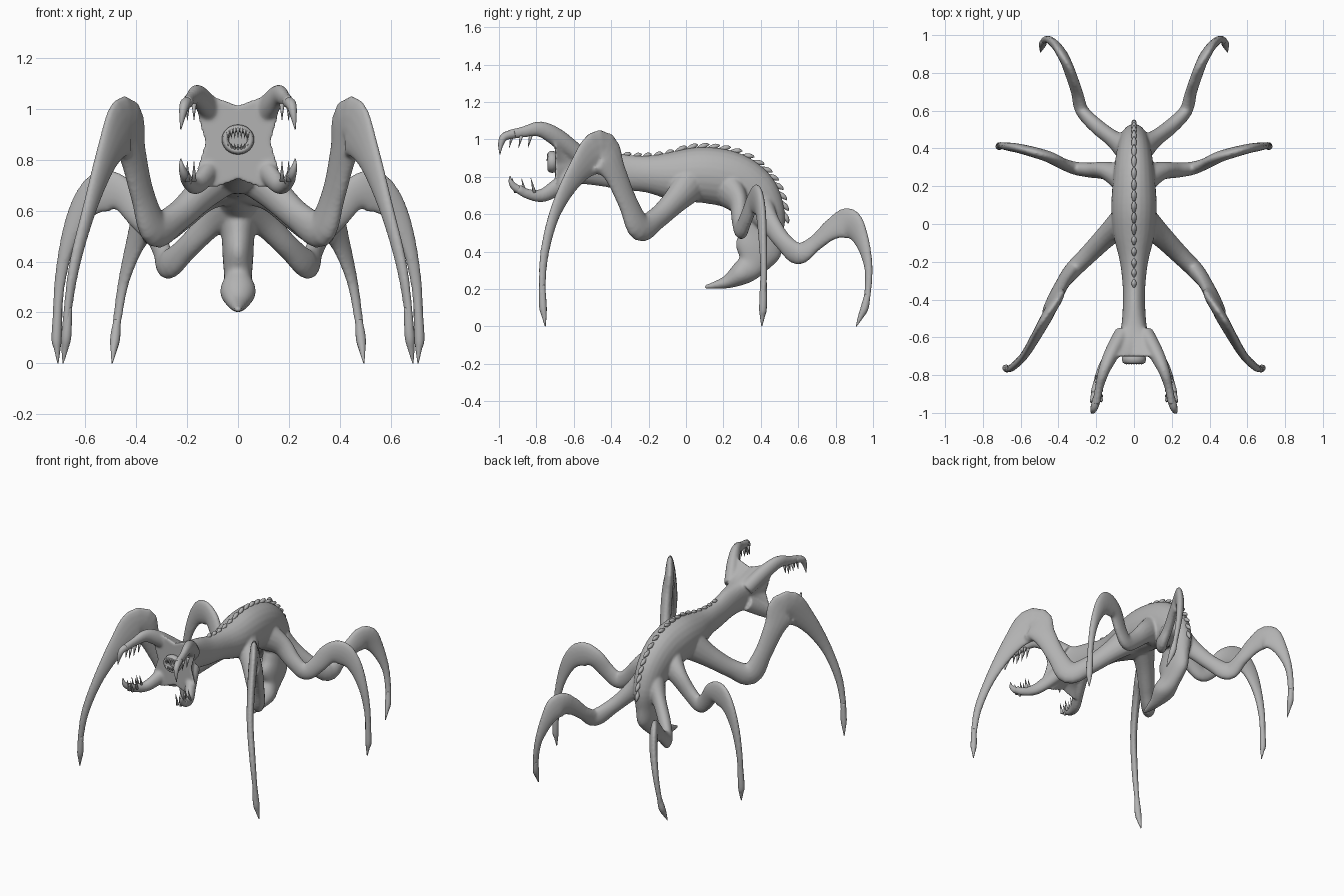
import bpy, bmesh, math
from mathutils import Vector

cube = bpy.data.objects.get("Cube")
if cube:
    bpy.data.objects.remove(cube, do_unlink=True)

grey = bpy.data.materials.new("hide_grey")
grey.use_nodes = True
grey.diffuse_color = (0.45, 0.45, 0.45, 1)
grey.node_tree.nodes["Principled BSDF"].inputs["Base Color"].default_value = (0.45, 0.45, 0.45, 1)


def spline(pts, steps):
    """Catmull-Rom through tuples of position and radii."""
    out = []
    n = len(pts)
    for i in range(n - 1):
        p = [pts[max(i - 1, 0)], pts[i], pts[i + 1], pts[min(i + 2, n - 1)]]
        for s in range(steps):
            t = s / steps
            out.append([0.5 * (2 * b + (c - a) * t + (2 * a - 5 * b + 4 * c - d) * t * t
                               + (3 * b - a - 3 * c + d) * t ** 3) for a, b, c, d in zip(*p)])
    out.append(list(pts[-1]))
    return out


def frames(pts, side, steps):
    """Sampled centre, side axis, up axis and the extra values."""
    rows = spline(pts, steps)
    pos = [Vector(r[:3]) for r in rows]
    res = []
    for i, r in enumerate(rows):
        tan = (pos[min(i + 1, len(pos) - 1)] - pos[max(i - 1, 0)]).normalized()
        s = (side - tan * side.dot(tan)).normalized()
        res.append((pos[i], s, s.cross(tan), r[3:]))
    return res


def loft(bm, pts, side, sides=16, steps=5):
    """Elliptical tube; the last value pulls the section into a cross."""
    rings = []
    for c, s, u, (rs, ru, k) in frames(pts, side, steps):
        ring = []
        for j in range(sides):
            a = 2 * math.pi * j / sides
            f = 1 - k * math.cos(4 * a)
            ring.append(bm.verts.new(c + s * (rs * f * math.cos(a)) + u * (ru * f * math.sin(a))))
        rings.append(ring)
    for a, b in zip(rings, rings[1:]):
        for j in range(sides):
            n = (j + 1) % sides
            bm.faces.new((a[j], a[n], b[n], b[j]))
    bm.faces.new(rings[0][::-1])
    bm.faces.new(rings[-1])


def limb(bm, pts, sign, sides=16, steps=5):
    """Tube bent in its own upright plane, on either side of the body."""
    pts = [(p[0] * sign, *p[1:], 0) for p in pts]
    d = Vector(pts[-1][:3]) - Vector(pts[0][:3])
    loft(bm, pts, Vector((d.y, -d.x, 0)).normalized(), sides, steps)


def spike(bm, base, tip, r):
    """Small straight tooth."""
    base, tip = Vector(base), Vector(tip)
    d = tip - base
    m = d.to_track_quat('Z', 'Y').to_matrix().to_4x4()
    m.translation = (base + tip) / 2
    bmesh.ops.create_cone(bm, cap_ends=True, segments=8, radius1=r, radius2=r * 0.08,
                          depth=d.length, matrix=m)


def finish(bm, name):
    bmesh.ops.recalc_face_normals(bm, faces=bm.faces)
    me = bpy.data.meshes.new(name)
    bm.to_mesh(me)
    bm.free()
    me.materials.append(grey)
    for p in me.polygons:
        p.use_smooth = True
    ob = bpy.data.objects.new(name, me)
    bpy.context.collection.objects.link(ob)
    return ob


# Trunk from flared head to curled tail: y, z, half width, half height, cross pull
trunk = [(-.70, .87, .17, .19, .23), (-.64, .87, .115, .145, .15), (-.56, .865, .075, .11, .06),
         (-.45, .85, .06, .1, 0), (-.33, .825, .06, .095, 0), (-.2, .815, .075, .1, 0),
         (-.05, .805, .11, .135, 0), (.1, .81, .12, .15, 0), (.25, .78, .11, .15, 0),
         (.36, .7, .095, .14, 0), (.42, .6, .08, .11, 0), (.41, .5, .065, .11, 0),
         (.385, .41, .06, .125, 0), (.35, .33, .055, .08, 0), (.29, .28, .07, .062, 0),
         (.21, .235, .04, .033, 0), (.1, .21, .012, .01, 0)]
trunk = [(0, *p) for p in trunk]
X = Vector((1, 0, 0))

# Legs from hip to ankle: x, y, z, thickness, depth
front_leg = [(.05, .02, .76, .08, .1), (.14, -.06, .67, .06, .07), (.24, -.16, .575, .05, .06),
             (.325, -.245, .53, .045, .075), (.375, -.31, .66, .036, .06),
             (.415, -.385, .83, .035, .075), (.445, -.46, .93, .03, .125),
             (.51, -.58, .825, .026, .07), (.58, -.695, .62, .022, .037),
             (.64, -.755, .4, .02, .026), (.668, -.768, .22, .016, .02), (.675, -.765, .11, .018, .02)]
middle_leg = [(.05, .24, .72, .08, .1), (.14, .28, .66, .05, .07), (.23, .285, .57, .04, .055),
              (.31, .295, .52, .035, .055), (.38, .32, .575, .03, .055), (.45, .355, .66, .03, .065),
              (.53, .38, .675, .028, .085), (.61, .4, .61, .025, .055), (.67, .41, .47, .022, .032),
              (.703, .415, .3, .018, .022), (.713, .412, .11, .017, .018)]
rear_leg = [(.04, .4, .62, .07, .09), (.11, .45, .55, .045, .06), (.2, .52, .455, .04, .05),
            (.275, .6, .39, .035, .06), (.3, .69, .445, .03, .045), (.33, .78, .52, .028, .06),
            (.365, .87, .55, .028, .085), (.405, .935, .47, .025, .05), (.45, .975, .32, .02, .025),
            (.475, .97, .17, .016, .02), (.483, .955, .1, .016, .018)]
feet = [(front_leg, (.688, -.752, .0)), (middle_leg, (.708, .405, .0)), (rear_leg, (.495, .91, .0))]

# Four jaw arms around the mouth
upper_jaw = [(.06, -.58, .92, .045, .05), (.12, -.69, 1.01, .04, .05), (.16, -.78, 1.055, .03, .042),
             (.185, -.87, 1.04, .022, .03), (.2, -.95, 1.025, .022, .026)]
lower_jaw = [(.06, -.58, .82, .045, .05), (.12, -.69, .745, .035, .045), (.165, -.77, .7, .03, .036),
             (.195, -.85, .71, .024, .027), (.21, -.9, .74, .022, .025)]

bm = bmesh.new()
loft(bm, trunk, X, 24)
for s in (1, -1):
    for pts in (front_leg, middle_leg, rear_leg, upper_jaw, lower_jaw):
        limb(bm, pts, s)
body = finish(bm, "body_and_limbs")
rm = body.modifiers.new("blend", 'REMESH')
rm.mode = 'VOXEL'
rm.voxel_size = 0.008
rm.use_smooth_shade = True
sm = body.modifiers.new("soften", 'SMOOTH')
sm.factor = 0.5
sm.iterations = 6

# Foot claws continue each ankle down to the ground
bm = bmesh.new()
for leg, tip in feet:
    a = leg[-1]
    mid = [(p + q) / 2 for p, q in zip(a, tip)]
    for s in (1, -1):
        limb(bm, [(*leg[-2][:3], .014, .016), (*a[:3], .02, .021),
                  (*mid, .012, .014), (*tip, .002, .002)], s, 10)
finish(bm, "foot_claws")

# Hooked claws and teeth on the jaw arms
bm = bmesh.new()
for s in (1, -1):
    limb(bm, [(.195, -.92, 1.03, .022, .024), (.21, -.97, 1.015, .02, .022),
              (.218, -.99, .975, .013, .015), (.225, -.995, .92, .002, .002)], s, 10)
    limb(bm, [(.2, -.87, .72, .022, .024), (.212, -.915, .745, .018, .02),
              (.222, -.937, .775, .011, .012), (.225, -.94, .805, .002, .002)], s, 10)
    for y in (-.83, -.88, -.93):
        for dx in (-.012, .014):
            x = s * (.185 + dx)
            spike(bm, (x, y, 1.02), (x, y - .015, .955), .01)
            spike(bm, (x, y + .02, .715), (x, y, .795), .01)
finish(bm, "jaw_claws")

# Muzzle: a ring of lips with teeth above and below
bm = bmesh.new()
lip = []
for i in range(24):
    a = 2 * math.pi * i / 24
    c = Vector((.05 * math.cos(a), -.715, .88 + .045 * math.sin(a)))
    out = Vector((math.cos(a), 0, math.sin(a)))
    lip.append([bm.verts.new(c + out * .014 * math.cos(b) + Vector((0, .025 * math.sin(b), 0)))
                for b in (k * math.pi / 4 for k in range(8))])
for i in range(24):
    a, b = lip[i], lip[(i + 1) % 24]
    for j in range(8):
        n = (j + 1) % 8
        bm.faces.new((a[j], a[n], b[n], b[j]))
finish(bm, "lips")

bm = bmesh.new()
for i in range(7):
    x = (i - 3) * .013
    h = math.sqrt(1 - (x / .055) ** 2) * .045
    spike(bm, (x, -.735, .88 + h), (x, -.745, .885), .007)
    spike(bm, (x, -.73, .88 - h), (x, -.74, .865), .007)
finish(bm, "mouth_teeth")

# Row of back plates leaning toward the tail
bm = bmesh.new()
path = frames(trunk, X, 10)
last = None
for c, s, u, (rs, ru, k) in path:
    p = c + u * (ru - .008)
    if p.y < -.32 or p.z < .52 or (last and (p - last).length < .052):
        continue
    last = p
    back = u.cross(s)
    size = .7 if p.y < -.05 else 1
    plate = [(p - back * .03 * size, .006, .006, 0), (p + u * .012 * size, .014, .014, 0),
             (p + back * .02 * size + u * .02 * size, .01, .01, 0),
             (p + back * .034 * size + u * .022 * size, .002, .002, 0)]
    loft(bm, [(*q[0], *q[1:]) for q in plate], X, 8, 3)
finish(bm, "back_plates")
